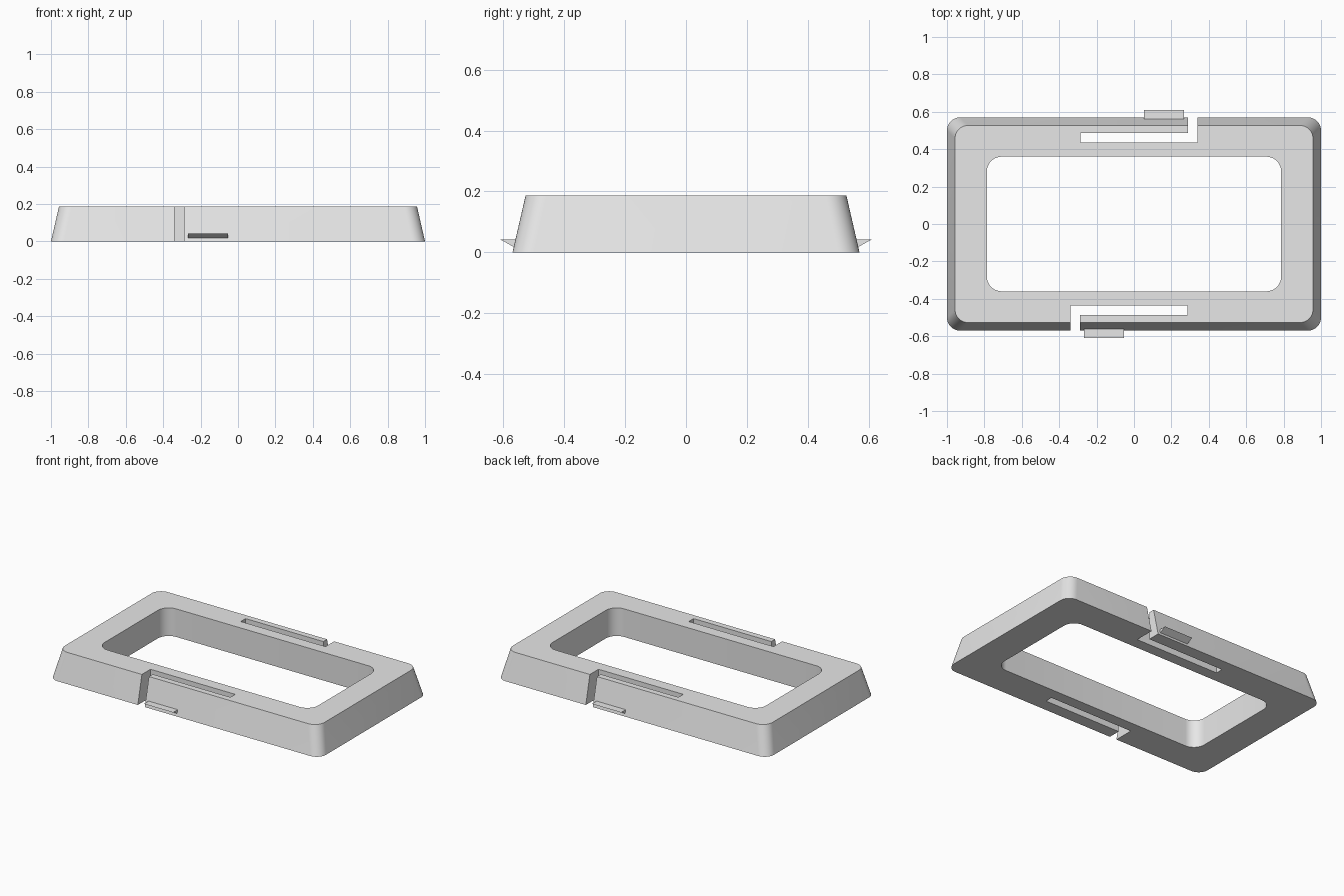
import bpy, bmesh
from math import cos, sin, pi, radians

if "Cube" in bpy.data.objects:
    bpy.data.objects.remove(bpy.data.objects["Cube"], do_unlink=True)

HEIGHT = 0.187

grey = bpy.data.materials.new("light grey")
grey.use_nodes = True
grey.diffuse_color = (0.8, 0.8, 0.8, 1)
grey.node_tree.nodes["Principled BSDF"].inputs["Base Color"].default_value = (0.8, 0.8, 0.8, 1)


def rounded_rect(hx, hy, r, z, steps=10):
    """Counter-clockwise rounded rectangle at height z."""
    pts = []
    for q, (sx, sy) in enumerate([(1, 1), (-1, 1), (-1, -1), (1, -1)]):
        for i in range(steps + 1):
            a = (q + i / steps) * pi / 2
            pts.append((sx * (hx - r) + r * cos(a), sy * (hy - r) + r * sin(a), z))
    return pts


def loft(name, lower, upper):
    """Closed solid between two matching loops of points."""
    bm = bmesh.new()
    a = [bm.verts.new(p) for p in lower]
    b = [bm.verts.new(p) for p in upper]
    n = len(a)
    for i in range(n):
        j = (i + 1) % n
        bm.faces.new((a[i], a[j], b[j], b[i]))
    bm.faces.new(a[::-1])
    bm.faces.new(b)
    bmesh.ops.recalc_face_normals(bm, faces=bm.faces)
    mesh = bpy.data.meshes.new(name)
    bm.to_mesh(mesh)
    bm.free()
    mesh.materials.append(grey)
    obj = bpy.data.objects.new(name, mesh)
    bpy.context.collection.objects.link(obj)
    return obj


def activate(obj):
    bpy.ops.object.select_all(action='DESELECT')
    obj.select_set(True)
    bpy.context.view_layer.objects.active = obj


def cut(target, cutter):
    mod = target.modifiers.new("cut", 'BOOLEAN')
    mod.operation = 'DIFFERENCE'
    mod.solver = 'EXACT'
    mod.object = cutter
    activate(target)
    bpy.ops.object.modifier_apply(modifier=mod.name)
    bpy.data.objects.remove(cutter, do_unlink=True)


# Tapered frame with a straight-walled opening
frame = loft("frame", rounded_rect(1, 0.57, 0.07, 0),
             rounded_rect(0.957, 0.527, 0.07, HEIGHT))
cut(frame, loft("opening_cutter", rounded_rect(0.787, 0.36, 0.08, -0.1),
                rounded_rect(0.787, 0.36, 0.08, HEIGHT + 0.1)))

# L-shaped slots freeing a spring tongue, and a wedge catch on each tongue
slot = [(-0.34, -0.7), (-0.288, -0.7), (-0.288, -0.487),
        (0.285, -0.487), (0.285, -0.436), (-0.34, -0.436)]
wedge = [(-0.55, 0.009), (-0.61, 0.042), (-0.55, 0.042)]
for side, s in (("front", 1), ("back", -1)):
    cut(frame, loft(side + "_slot_cutter",
                    [(s * x, s * y, -0.1) for x, y in slot],
                    [(s * x, s * y, HEIGHT + 0.1) for x, y in slot]))
    loft(side + "_catch",
         [(s * -0.267, s * y, z) for y, z in wedge],
         [(s * -0.053, s * y, z) for y, z in wedge])

# Smooth the rounded corners and keep the edges crisp
activate(frame)
bpy.ops.object.shade_smooth_by_angle(angle=radians(30))
